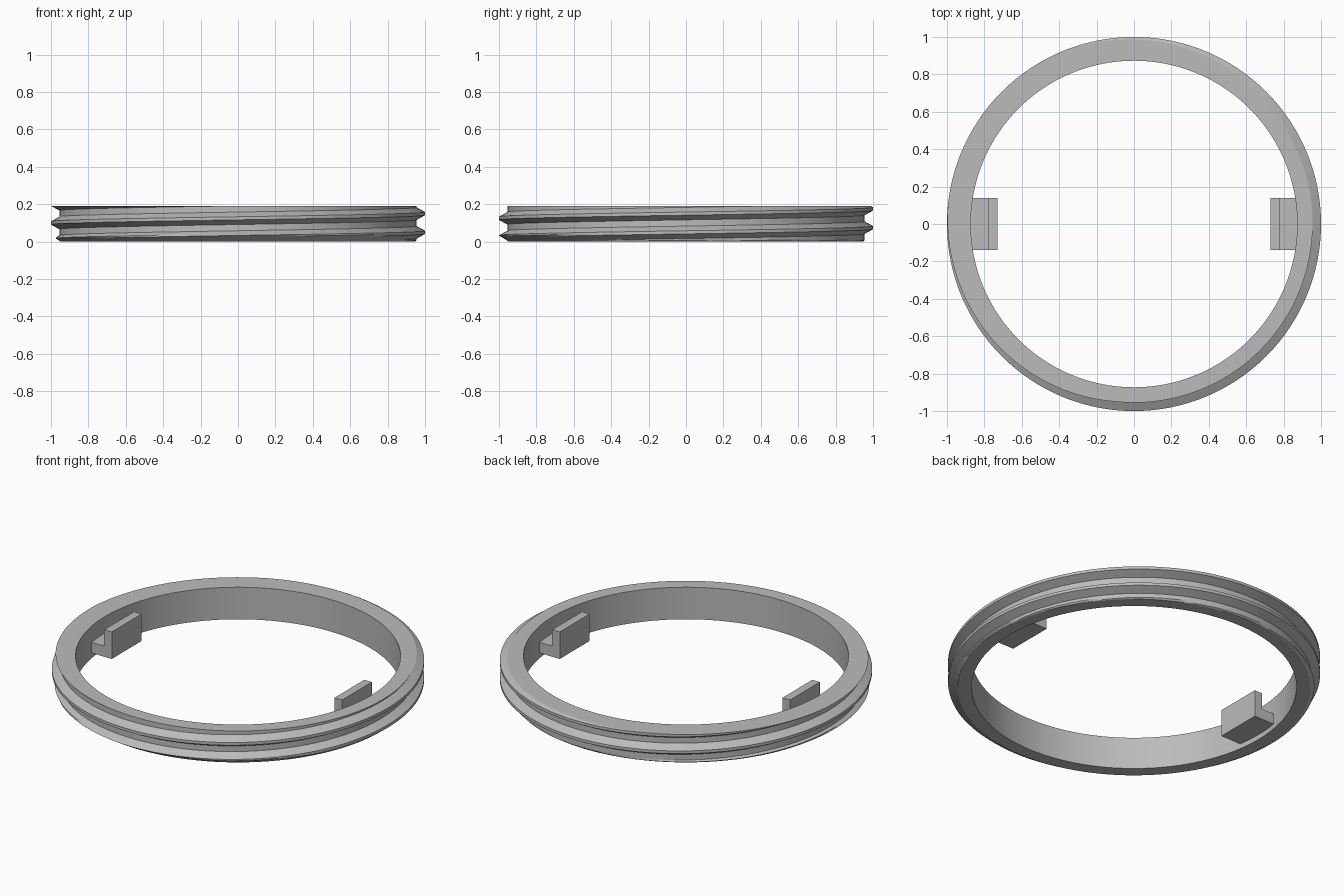
import bpy, bmesh
from math import cos, sin, tau

cube = bpy.data.objects.get("Cube")
if cube:
    bpy.data.objects.remove(cube, do_unlink=True)

HEIGHT, INNER, ROOT, CREST = 0.19, 0.873, 0.955, 1.0
PITCH, SEGMENTS, ROWS = 0.1, 192, 12

grey = bpy.data.materials.new("plain grey")
grey.use_nodes = True
grey.diffuse_color = (0.5, 0.5, 0.5, 1)
grey.node_tree.nodes["Principled BSDF"].inputs["Base Color"].default_value = (0.5, 0.5, 0.5, 1)


def finish(name, bm, angle):
    bmesh.ops.recalc_face_normals(bm, faces=bm.faces)
    mesh = bpy.data.meshes.new(name)
    bm.to_mesh(mesh)
    bm.free()
    mesh.materials.append(grey)
    obj = bpy.data.objects.new(name, mesh)
    bpy.context.collection.objects.link(obj)
    bpy.ops.object.select_all(action='DESELECT')
    obj.select_set(True)
    bpy.context.view_layer.objects.active = obj
    bpy.ops.object.shade_smooth_by_angle(angle=angle)
    return obj


def thread_radius(z, turn):
    # Trapezoid thread that climbs one pitch per turn, chamfered at the bottom
    phase = (z - 0.15) / PITCH - turn
    away = abs(phase - round(phase))
    blend = min(max((away - 1 / ROWS) / (3 / ROWS), 0), 1)
    return min(CREST + (ROOT - CREST) * blend, 0.947 + 1.6 * z)


# Threaded ring: each column follows the helix, cut flat at top and bottom
bm = bmesh.new()
cache = {}


def vertex(radius, turn, z):
    co = (radius * cos(tau * turn), radius * sin(tau * turn), z)
    key = tuple(round(c, 5) for c in co)
    if key not in cache:
        cache[key] = bm.verts.new(co)
    return cache[key]


def column(turn):
    loop = [vertex(INNER, turn, 0)]
    for row in range(-4 * ROWS, 2 * ROWS + 1):
        z = 0.15 + PITCH * (turn + row / ROWS)
        z = min(max(z, 0), HEIGHT)
        loop.append(vertex(thread_radius(z, turn), turn, z))
    return loop + [vertex(INNER, turn, HEIGHT)]


columns = [column(i / SEGMENTS) for i in range(SEGMENTS + 1)]
for a, b in zip(columns, columns[1:]):
    for i in range(len(a)):
        j = (i + 1) % len(a)
        corners = list(dict.fromkeys((a[i], b[i], b[j], a[j])))
        if len(corners) > 2:
            bm.faces.new(corners)
finish("threaded_ring", bm, 0.4)

# Stepped tabs on the inner wall, extruded from an L-shaped profile
PROFILE = [(0.73, 0.03), (0.9, 0.03), (0.9, 0.093), (0.78, 0.093), (0.78, HEIGHT), (0.73, HEIGHT)]
for name, side in (("left_tab", 1), ("right_tab", -1)):
    bm = bmesh.new()
    face = bm.faces.new([bm.verts.new((side * x, -0.14, z)) for x, z in PROFILE])
    extruded = bmesh.ops.extrude_face_region(bm, geom=[face])["geom"]
    moved = [g for g in extruded if isinstance(g, bmesh.types.BMVert)]
    bmesh.ops.translate(bm, verts=moved, vec=(0, 0.28, 0))
    finish(name, bm, 0.4)
